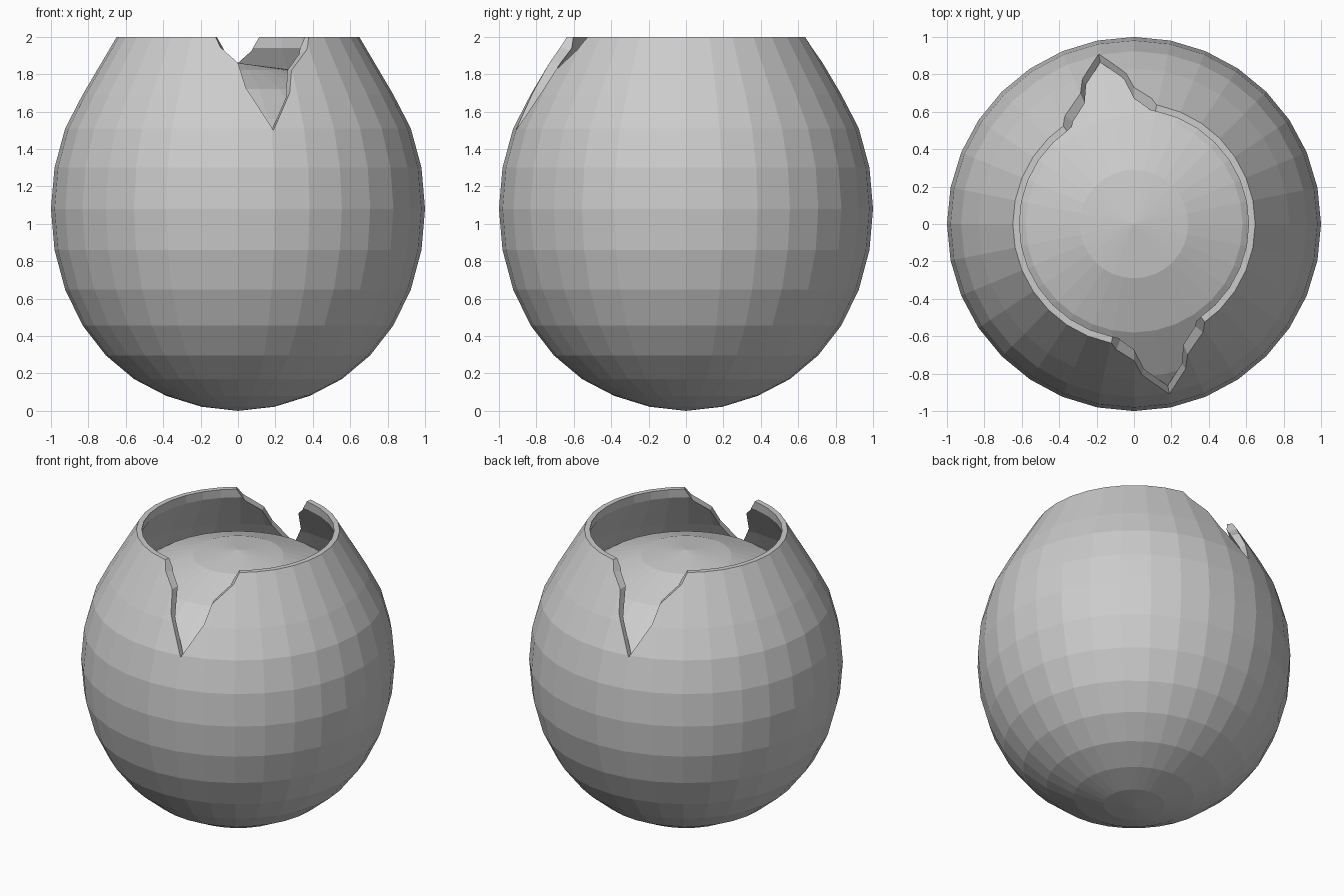
import bpy, bmesh, math

if "Cube" in bpy.data.objects:
    bpy.data.objects.remove(bpy.data.objects["Cube"])

SEG = 32


def make_object(name, bm):
    bmesh.ops.remove_doubles(bm, verts=bm.verts, dist=1e-5)
    bmesh.ops.recalc_face_normals(bm, faces=bm.faces)
    mesh = bpy.data.meshes.new(name)
    bm.to_mesh(mesh)
    bm.free()
    ob = bpy.data.objects.new(name, mesh)
    bpy.context.collection.objects.link(ob)
    return ob


def lathe(name, profile):
    bm = bmesh.new()
    verts = [bm.verts.new((r, 0, z)) for r, z in profile]
    edges = [bm.edges.new(p) for p in zip(verts, verts[1:])]
    bmesh.ops.spin(bm, geom=verts + edges, cent=(0, 0, 0), axis=(0, 0, 1),
                   angle=math.tau, steps=SEG, use_duplicate=False)
    return make_object(name, bm)


# Outer egg-shaped shell with a thin inner wall and a flat rim
outer = [(0, 0), (.195, .022), (.383, .08), (.556, .17), (.707, .297), (.831, .457),
         (.924, .648), (.981, .86), (1, 1.08), (.981, 1.30), (.924, 1.51),
         (.831, 1.69), (.648, 2.0)]
inner = [(.613, 2.0), (.618, 1.94), (.795, 1.67), (.888, 1.49), (.945, 1.29),
         (.965, 1.08), (.945, .87), (.888, .66), (.795, .48), (.67, .33),
         (.52, .21), (.35, .12), (0, .05)]
shell = lathe("outer_shell", outer + inner)

# Domed core filling the shell
core = lathe("inner_dome", [(0, 1.86), (.29, 1.823), (.58, 1.72), (.82, 1.56),
                            (.90, 1.49), (.955, 1.29), (.975, 1.08), (.955, .87),
                            (.898, .66), (.805, .48), (.68, .33), (.53, .2),
                            (.36, .11), (0, .04)])

# V-shaped notches, cut towards the axis, on front and back
notch = [(-.12, -.632, 2.2), (-.12, -.632, 2.0), (0, -.735, 1.86), (.19, -.91, 1.5),
         (.287, -.70, 1.82), (.375, -.52, 2.0), (.375, -.52, 2.2)]
for name, sign in (("front_notch", 1), ("back_notch", -1)):
    bm = bmesh.new()
    near, far = ([bm.verts.new((x * k * sign, y * k * sign, z)) for x, y, z in notch]
                 for k in (.6, 1.3))
    bm.faces.new(near)
    bm.faces.new(far)
    for i in range(len(notch)):
        j = (i + 1) % len(notch)
        bm.faces.new((near[i], near[j], far[j], far[i]))
    bmesh.ops.triangulate(bm, faces=bm.faces)
    cutter = make_object(name, bm)
    cutter.hide_render = True
    bpy.context.view_layer.objects.active = shell
    mod = shell.modifiers.new(name, 'BOOLEAN')
    mod.operation = 'DIFFERENCE'
    mod.solver = 'EXACT'
    mod.object = cutter
    bpy.ops.object.modifier_apply(modifier=mod.name)
    bpy.data.objects.remove(cutter)
